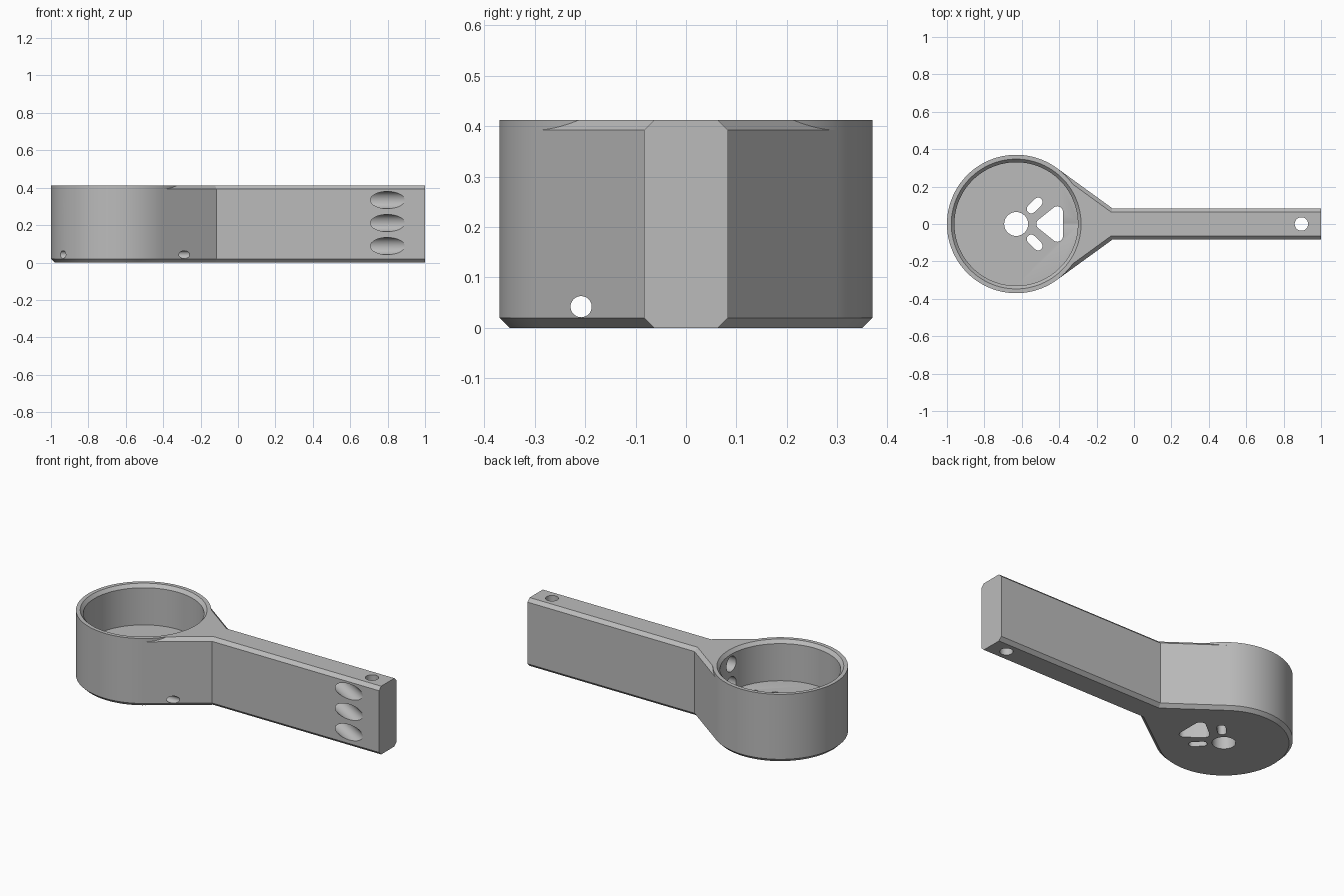
import bpy, bmesh, math
from mathutils import Vector, Matrix

cube = bpy.data.objects.get("Cube")
if cube:
    bpy.data.objects.remove(cube, do_unlink=True)

CX, R, HALF, H, BEVEL = -0.63, 0.37, 0.083, 0.412, 0.02
FLOOR = 0.168

grey = bpy.data.materials.new("light grey")
grey.use_nodes = True
grey.diffuse_color = (0.5, 0.5, 0.5, 1)
grey.node_tree.nodes["Principled BSDF"].inputs["Base Color"].default_value = (0.5, 0.5, 0.5, 1)


def finish(name, bm):
    bmesh.ops.recalc_face_normals(bm, faces=bm.faces)
    mesh = bpy.data.meshes.new(name)
    bm.to_mesh(mesh)
    bm.free()
    mesh.materials.append(grey)
    obj = bpy.data.objects.new(name, mesh)
    bpy.context.collection.objects.link(obj)
    return obj


def loft(name, rings):
    """Skin a closed solid over matching rings of points."""
    bm = bmesh.new()
    loops = [[bm.verts.new(p) for p in ring] for ring in rings]
    n = len(loops[0])
    for a, b in zip(loops, loops[1:]):
        for i in range(n):
            j = (i + 1) % n
            bm.faces.new((a[i], a[j], b[j], b[i]))
    bm.faces.new(loops[0])
    bm.faces.new(loops[-1])
    return finish(name, bm)


def circle(r, n):
    return [(r * math.cos(2 * math.pi * i / n), r * math.sin(2 * math.pi * i / n)) for i in range(n)]


def lathe(name, x, profile, n):
    return loft(name, [[(x + u, v, z) for u, v in circle(r, n)] for r, z in profile])


def rounded_cutter(name, centres, r, angle):
    """Prism with rounded corners, turned about the cup axis."""
    bm = bmesh.new()
    for cx, cy in centres:
        for u, v in circle(r, 24):
            for z in (-0.1, FLOOR + 0.05):
                bm.verts.new((cx + u, cy + v, z))
    hull = bmesh.ops.convex_hull(bm, input=bm.verts)
    bmesh.ops.delete(bm, geom=list({g for g in hull["geom_interior"] if isinstance(g, bmesh.types.BMVert)}),
                     context="VERTS")
    bmesh.ops.dissolve_limit(bm, angle_limit=0.01, verts=bm.verts, edges=bm.edges)
    bm.transform(Matrix.Translation((CX, 0, 0)) @ Matrix.Rotation(angle, 4, "Z"))
    return finish(name, bm)


def combine(target, other, operation):
    mod = target.modifiers.new("bool", "BOOLEAN")
    mod.operation, mod.solver, mod.object = operation, "EXACT", other
    bpy.context.view_layer.objects.active = target
    bpy.ops.object.modifier_apply(modifier=mod.name)
    bpy.data.objects.remove(other, do_unlink=True)


# Arm with flanks tangent to the cup
def arm_outline(inset, z):
    r, half = R - inset, HALF - inset
    nx, ny = 0.588, 0.809
    side = [(CX + r * nx, r * ny), (CX + (r - half * ny) / nx, half), (1, half)]
    pts = [(CX, 0)] + side + [(x, -y) for x, y in reversed(side)]
    return [(x, y, z) for x, y in pts]


body = loft("motor_mount_arm", [arm_outline(BEVEL, 0), arm_outline(0, BEVEL),
                                arm_outline(0, H - BEVEL), arm_outline(BEVEL, H)])

# Round cup with a bevelled foot and a hollow with a bevelled rim
cup = lathe("cup", CX, [(R - BEVEL, 0), (R, BEVEL), (R, H)], 128)
combine(body, cup, "UNION")
hollow = lathe("hollow", CX, [(0.33, FLOOR), (0.33, H - 0.02), (0.347, H), (0.347, H + 0.1)], 128)
combine(body, hollow, "DIFFERENCE")

# Floor openings: shaft hole, four vents and four screw slots
shaft = lathe("shaft_hole", CX, [(0.064, -0.1), (0.064, FLOOR + 0.05)], 48)
combine(body, shaft, "DIFFERENCE")
for k in range(4):
    turn = k * math.pi / 2
    vent = rounded_cutter("vent", [(0.22, 0.065), (0.22, -0.065), (0.138, 0)], 0.03, turn)
    combine(body, vent, "DIFFERENCE")
    slot = rounded_cutter("screw_slot", [(0.114, 0), (0.166, 0)], 0.024, turn + math.pi / 4)
    combine(body, slot, "DIFFERENCE")

# Three wire channels from the cup, bending out through the front of the arm
bend, tilt = 0.656, math.radians(30)
end = Vector((bend, 0)) + 0.4 * Vector((math.cos(tilt), -math.sin(tilt)))
for z in (0.088, 0.211, 0.334):
    section = circle(0.046, 32)
    channel = loft("wire_channel", [
        [(-0.39, s, z + t) for s, t in section],
        [(bend + s * math.tan(tilt / 2), s, z + t) for s, t in section],
        [(end.x + s * math.sin(tilt), end.y + s * math.cos(tilt), z + t) for s, t in section]])
    combine(body, channel, "DIFFERENCE")

# Upright bolt hole at the arm tip, and a thin cross bore through the cup floor
bolt = lathe("bolt_hole", 0.895, [(0.036, -0.1), (0.036, H + 0.1)], 40)
combine(body, bolt, "DIFFERENCE")
bore = loft("cross_bore", [[(x, -0.208 + u, 0.042 + v) for u, v in circle(0.021, 32)] for x in (-1.1, 0)])
combine(body, bore, "DIFFERENCE")

# Smooth curved walls, crisp edges
bpy.ops.object.select_all(action="DESELECT")
body.select_set(True)
bpy.context.view_layer.objects.active = body
bpy.ops.object.shade_smooth_by_angle(angle=math.radians(25))
